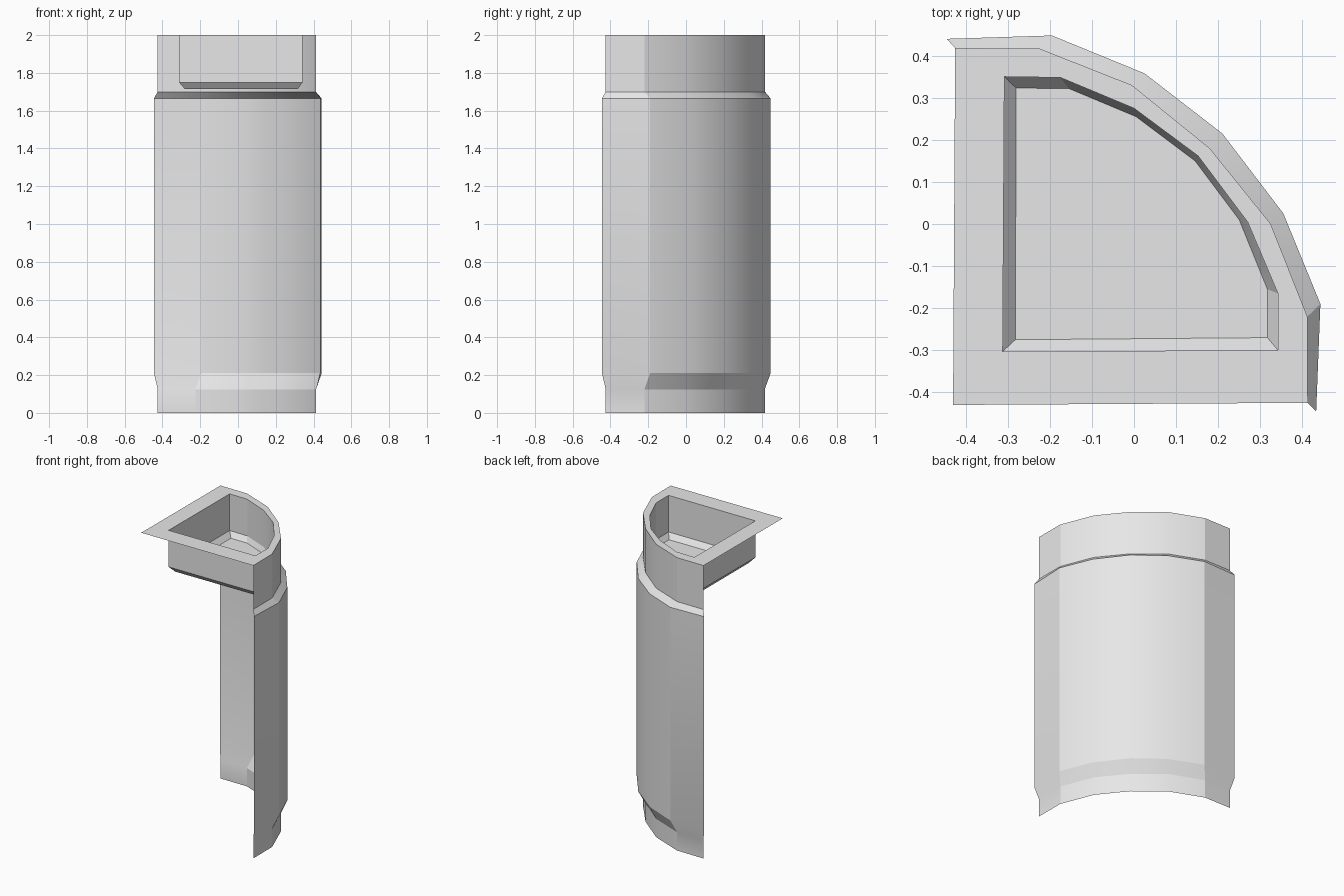
import bpy, math

cube = bpy.data.objects.get("Cube")
if cube:
    bpy.data.objects.remove(cube, do_unlink=True)

grey = bpy.data.materials.new("light grey")
grey.use_nodes = True
grey.diffuse_color = (0.8, 0.8, 0.8, 1)
grey.node_tree.nodes["Principled BSDF"].inputs["Base Color"].default_value = (0.8, 0.8, 0.8, 1)


def ring(points, z):
    return [(x, y, z) for x, y in points]


def skin(name, rings, closed=False, cap=False):
    """Join successive rings of points with quads, optionally capping the last."""
    n = len(rings[0])
    faces = []
    for r in range(len(rings) - 1):
        for i in range(n if closed else n - 1):
            a, b = r * n + i, r * n + (i + 1) % n
            faces.append((b, a, a + n, b + n))
    if cap:
        start = (len(rings) - 1) * n
        faces.append(tuple(reversed(range(start, start + n))))
    mesh = bpy.data.meshes.new(name)
    mesh.from_pydata([p for loop in rings for p in loop], [], faces)
    mesh.materials.append(grey)
    obj = bpy.data.objects.new(name, mesh)
    bpy.context.collection.objects.link(obj)
    bpy.ops.object.select_all(action="DESELECT")
    obj.select_set(True)
    bpy.context.view_layer.objects.active = obj
    bpy.ops.object.shade_smooth_by_angle(angle=math.radians(20))
    return obj


# Quarter-round outlines, running from the back left end to the front right end
neck = [(-0.425, 0.418), (-0.225, 0.417), (-0.005, 0.33), (0.18, 0.18),
        (0.325, 0), (0.412, -0.22), (0.413, -0.425)]
body = [(-0.445, 0.44), (-0.195, 0.448), (0.025, 0.358), (0.21, 0.215),
        (0.355, 0.025), (0.443, -0.19), (0.433, -0.445)]
basin = [(-0.308, 0.35), (-0.175, 0.348), (0, 0.275), (0.152, 0.162),
         (0.27, 0.005), (0.342, -0.165), (0.342, -0.3), (-0.312, -0.303)]
floor = [(-0.28, 0.323), (-0.155, 0.322), (0.005, 0.255), (0.145, 0.15),
         (0.25, 0.01), (0.317, -0.155), (0.317, -0.27), (-0.282, -0.275)]

# Open curved wall with a narrower foot and neck
skin("curved_wall", [ring(neck, 0), ring(neck, 0.125), ring(body, 0.21),
                     ring(body, 1.665), ring(neck, 1.7), ring(neck, 2)])

# Flat rim with a sunken basin
rim = neck + [(-0.43, -0.43)]
skin("rim_and_basin", [ring(rim, 2), ring(basin, 2), ring(basin, 1.75),
                       ring(floor, 1.715)], closed=True, cap=True)
